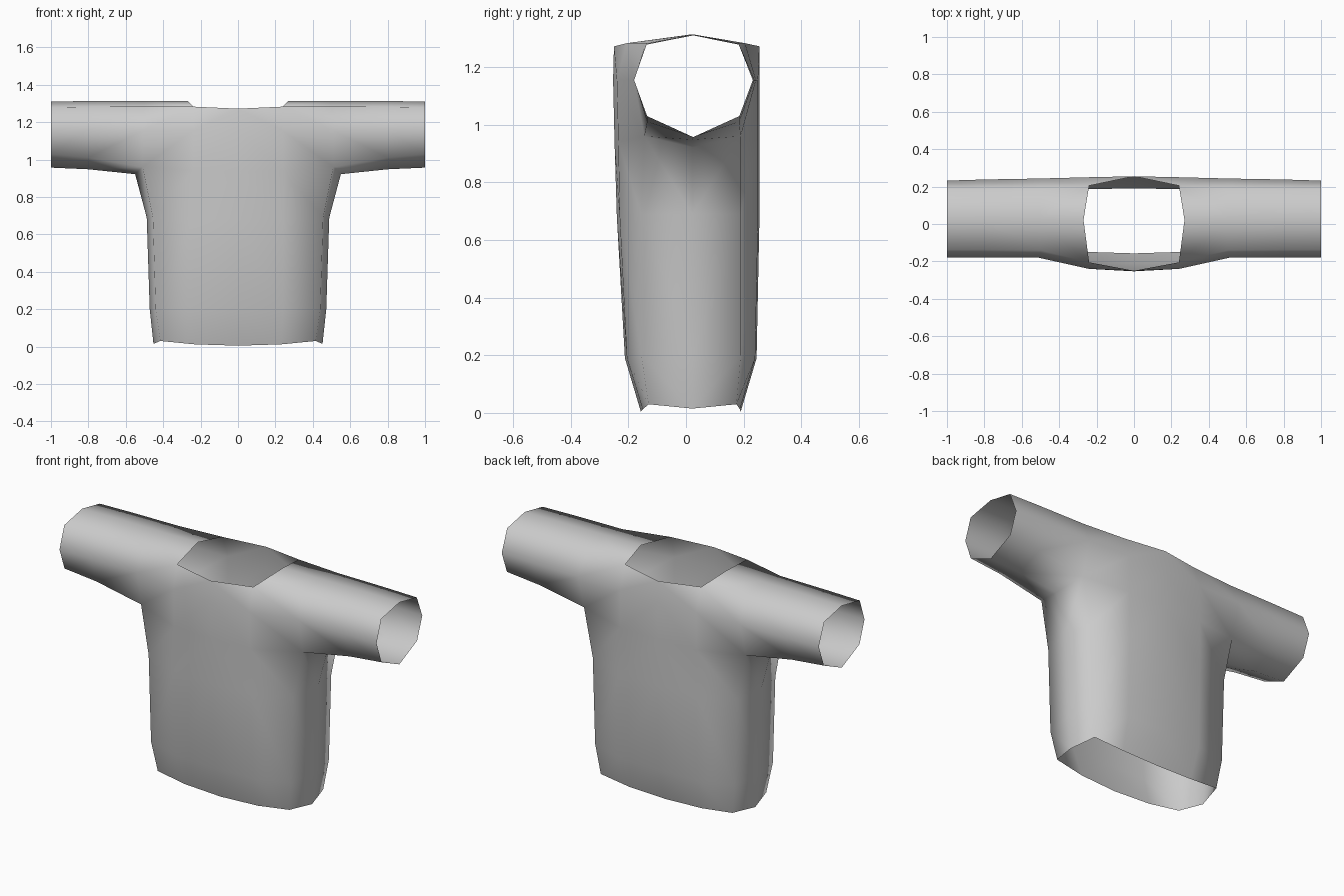
import bpy, bmesh

if "Cube" in bpy.data.objects:
    bpy.data.objects.remove(bpy.data.objects["Cube"])

# Each point: x, front y, back y, z.  Half of the shirt; the other half is mirrored.
centre = [(0, -.25, .255, 1.272), (0, -.253, .255, 1.155), (0, -.248, .255, .94),
          (0, -.24, .255, .68), (0, -.212, .245, .19), (0, -.157, .19, .005)]
chest = [(.24, -.205, .205, 1.283), (.24, -.24, .25, 1.155), (.24, -.235, .25, .94),
         (.24, -.23, .25, .68), (.24, -.205, .24, .19), (.23, -.15, .187, .012)]
corner = [(.5, -.14, .185, 1.283), (.51, -.18, .243, 1.155), (.51, -.145, .19, .96),
          (.455, -.155, .19, .69), (.44, -.155, .19, .2), (.415, -.13, .175, .03)]
sleeve = [[(.8, -.137, .183, 1.282), (.8, -.18, .238, 1.155), (.8, -.135, .185, 1.01)],
          [(1, -.137, .183, 1.278), (1, -.18, .232, 1.155), (1, -.135, .185, 1.03)]]

# Seam lines shared by front and back: x, y, z
shoulder = [(.27, .022, 1.314), (.5, .023, 1.313), (.8, .025, 1.313), (1, .025, 1.31)]
under_arm = [(.55, .022, .922), (.8, .023, .948), (1, .025, .957)]
side = [under_arm[0], (.488, .022, .69), (.472, .022, .2), (.452, .022, .015)]

bm = bmesh.new()
cache = {}


def vert(p):
    key = tuple(round(c, 4) for c in p)
    if key not in cache:
        cache[key] = bm.verts.new(p)
    return cache[key]


def skin(a, b):
    """Quads between two equally long lines of points."""
    for i in range(len(a) - 1):
        bm.faces.new([vert(p) for p in (a[i], a[i + 1], b[i + 1], b[i])])


for back in (0, 1):
    def pick(line):
        return [(p[0], p[1 + back], p[3]) for p in line]

    c, h, k = pick(centre), pick(chest), pick(corner)
    s, e = (pick(r) for r in sleeve)
    # Body panel
    skin(c, h)
    skin(h[:3], k[:3])
    skin(h[2:], k[2:])
    # Sleeve panels
    skin(k[:3], s)
    skin(s, e)
    # Shoulder, underarm and side strips
    skin([h[0], k[0], s[0], e[0]], shoulder)
    skin([k[2], s[2], e[2]], under_arm)
    skin(k[2:], side)

# Mirror to the other half and weld the centre line
half = bmesh.ops.duplicate(bm, geom=bm.verts[:] + bm.edges[:] + bm.faces[:])["geom"]
for v in half:
    if isinstance(v, bmesh.types.BMVert):
        v.co.x = -v.co.x
bmesh.ops.remove_doubles(bm, verts=bm.verts[:], dist=.0005)
bmesh.ops.recalc_face_normals(bm, faces=bm.faces[:])

# recalc on an open shell can flip: make the front centre face -y
bm.faces.ensure_lookup_table()
front = min(bm.faces, key=lambda f: f.calc_center_median().y)
if front.normal.y > 0:
    bmesh.ops.reverse_faces(bm, faces=bm.faces[:])
for f in bm.faces:
    f.smooth = True

mesh = bpy.data.meshes.new("shirt")
bm.to_mesh(mesh)
bm.free()
shirt = bpy.data.objects.new("shirt", mesh)
bpy.context.collection.objects.link(shirt)
